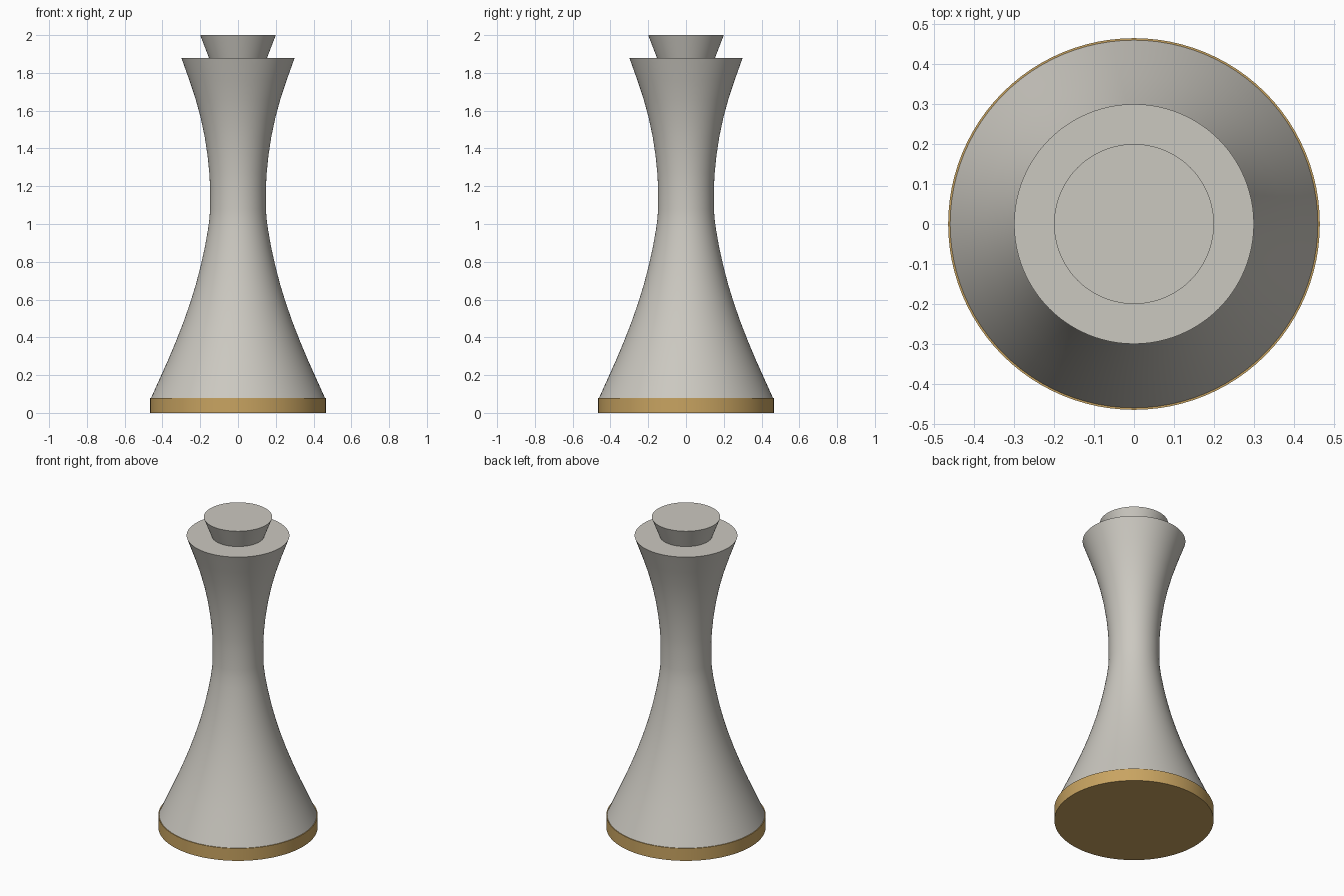
import bpy, bmesh, math

if "Cube" in bpy.data.objects:
    bpy.data.objects.remove(bpy.data.objects["Cube"])

SEGMENTS = 96


def material(name, color):
    m = bpy.data.materials.new(name)
    m.diffuse_color = (*color, 1.0)
    m.use_nodes = True
    m.node_tree.nodes["Principled BSDF"].inputs["Base Color"].default_value = m.diffuse_color
    return m


def lathe(name, profile, mat):
    """Revolve (radius, height) points around z; close both ends with caps."""
    bm = bmesh.new()
    rings = []
    for r, z in profile:
        rings.append([bm.verts.new((r * math.cos(2 * math.pi * i / SEGMENTS),
                                    r * math.sin(2 * math.pi * i / SEGMENTS), z))
                      for i in range(SEGMENTS)])
    for low, high in zip(rings, rings[1:]):
        for i in range(SEGMENTS):
            j = (i + 1) % SEGMENTS
            bm.faces.new((low[i], low[j], high[j], high[i]))
    bm.faces.new(rings[0][::-1])
    bm.faces.new(rings[-1])
    mesh = bpy.data.meshes.new(name)
    bm.to_mesh(mesh)
    bm.free()
    mesh.materials.append(mat)
    obj = bpy.data.objects.new(name, mesh)
    bpy.context.collection.objects.link(obj)
    bpy.ops.object.select_all(action='DESELECT')
    obj.select_set(True)
    bpy.context.view_layer.objects.active = obj
    bpy.ops.object.shade_smooth_by_angle(angle=math.radians(30))
    return obj


grey = material("warm_grey", (0.60, 0.58, 0.53))
gold = material("wood_gold", (0.58, 0.37, 0.12))

# Flat base disc
lathe("base", [(0.465, 0.0), (0.465, 0.08)], gold)

# Waisted body: flared foot, narrow neck, flared mouth
lathe("body", [(0.46, 0.08), (0.415, 0.18), (0.37, 0.28), (0.328, 0.38),
               (0.289, 0.48), (0.254, 0.58), (0.223, 0.68), (0.197, 0.78),
               (0.175, 0.88), (0.159, 0.97), (0.151, 1.03), (0.148, 1.08),
               (0.148, 1.20), (0.152, 1.27), (0.161, 1.36), (0.176, 1.46),
               (0.197, 1.56), (0.224, 1.66), (0.257, 1.76), (0.30, 1.88)], grey)

# Tapered stopper
lathe("stopper", [(0.15, 1.87), (0.20, 2.0)], grey)
